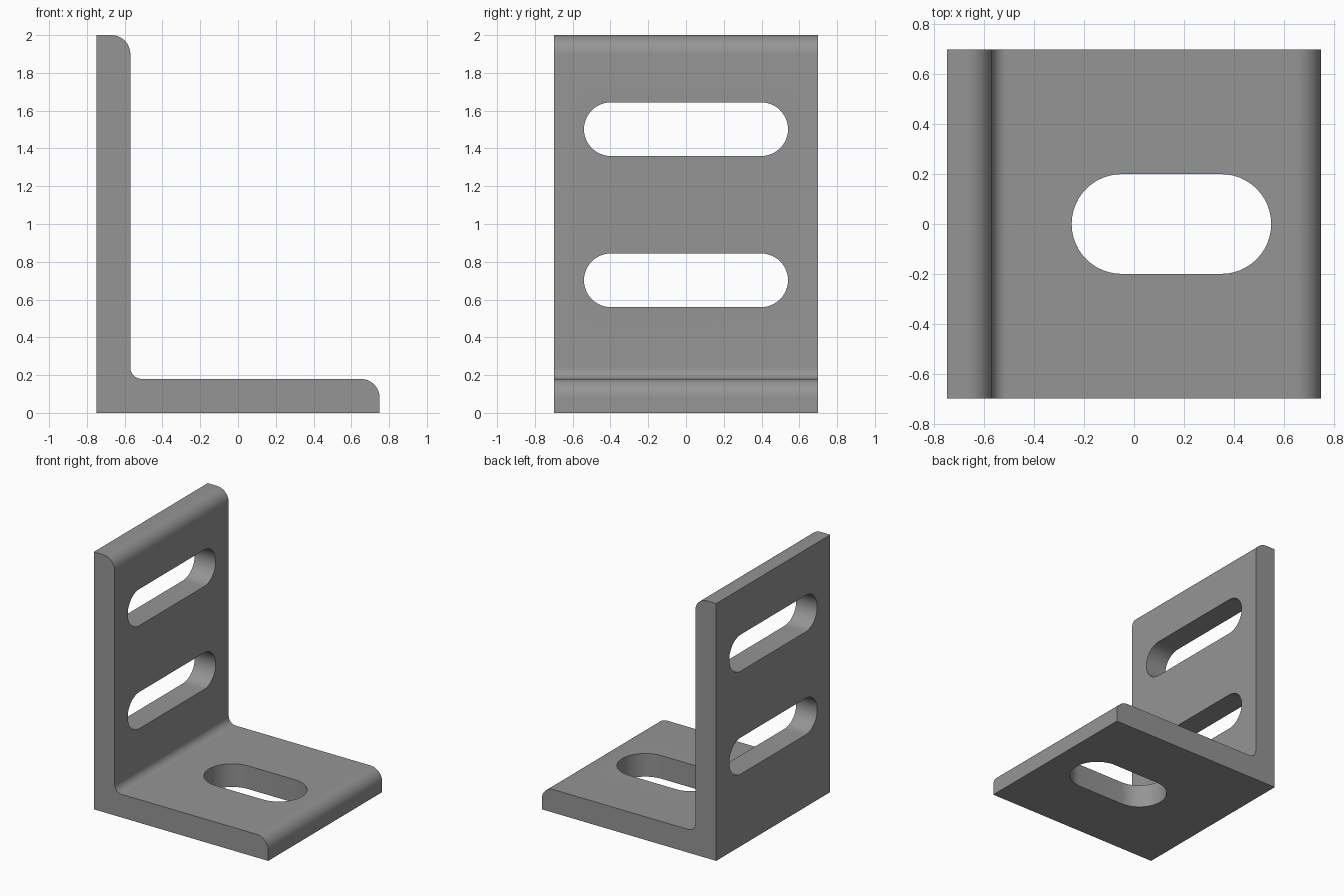
import bpy, bmesh
from math import sin, cos, pi
from mathutils import Vector

cube = bpy.data.objects.get("Cube")
if cube:
    bpy.data.objects.remove(cube)

T = 0.18          # plate thickness
W = 0.7           # half width
ROUND = 0.1       # outer edge radius
FILLET = 0.06     # inner corner radius

steel = bpy.data.materials.new("grey_steel")
steel.use_nodes = True
grey = (0.3, 0.3, 0.3, 1)
steel.diffuse_color = grey
steel.node_tree.nodes["Principled BSDF"].inputs["Base Color"].default_value = grey


def arc(cx, cy, r, start, end, n=12):
    angles = [start + (end - start) * i / n for i in range(n + 1)]
    return [(cx + r * cos(a), cy + r * sin(a)) for a in angles]


def prism(name, points, to_3d, sweep):
    """Extrude a closed 2D outline, placed by to_3d, along sweep."""
    bm = bmesh.new()
    face = bm.faces.new([bm.verts.new(to_3d(u, v)) for u, v in points])
    out = bmesh.ops.extrude_face_region(bm, geom=[face])
    verts = [g for g in out["geom"] if isinstance(g, bmesh.types.BMVert)]
    bmesh.ops.translate(bm, vec=Vector(sweep), verts=verts)
    bmesh.ops.recalc_face_normals(bm, faces=bm.faces)
    mesh = bpy.data.meshes.new(name)
    bm.to_mesh(mesh)
    bm.free()
    mesh.materials.append(steel)
    obj = bpy.data.objects.new(name, mesh)
    bpy.context.collection.objects.link(obj)
    return obj


def slot(cx, cy, half_length, r):
    """Outline with two straight sides and round ends."""
    d = half_length - r
    return (arc(cx + d, cy, r, -pi / 2, pi / 2, 24)
            + arc(cx - d, cy, r, pi / 2, 3 * pi / 2, 24))


# L-shaped bracket with rounded tips and a filleted inner corner
inner = -0.75 + T
outline = ([(-0.75, 0), (0.75, 0)]
           + arc(0.75 - ROUND, T - ROUND, ROUND, 0, pi / 2)
           + arc(inner + FILLET, T + FILLET, FILLET, 1.5 * pi, pi)
           + arc(inner - ROUND, 2 - ROUND, ROUND, 0, pi / 2)
           + [(-0.75, 2)])
bracket = prism("angle_bracket", outline, lambda u, v: (u, -W, v), (0, 2 * W, 0))

# Slots through the upright and the foot
cutters = [prism("upright_slot_cutter", slot(0, z, 0.54, 0.142),
                 lambda u, v: (-0.9, u, v), (0.5, 0, 0)) for z in (0.702, 1.502)]
cutters.append(prism("foot_slot_cutter", slot(0.15, 0, 0.4, 0.2),
                     lambda u, v: (u, v, -0.2), (0, 0, 0.6)))

bpy.context.view_layer.objects.active = bracket
for cutter in cutters:
    mod = bracket.modifiers.new("slot", 'BOOLEAN')
    mod.operation = 'DIFFERENCE'
    mod.solver = 'EXACT'
    mod.object = cutter
    bpy.ops.object.modifier_apply(modifier=mod.name)
for cutter in cutters:
    bpy.data.objects.remove(cutter)

# Smooth curves, sharp edges
bpy.ops.object.select_all(action='DESELECT')
bracket.select_set(True)
bpy.ops.object.shade_smooth_by_angle(angle=pi / 6)
